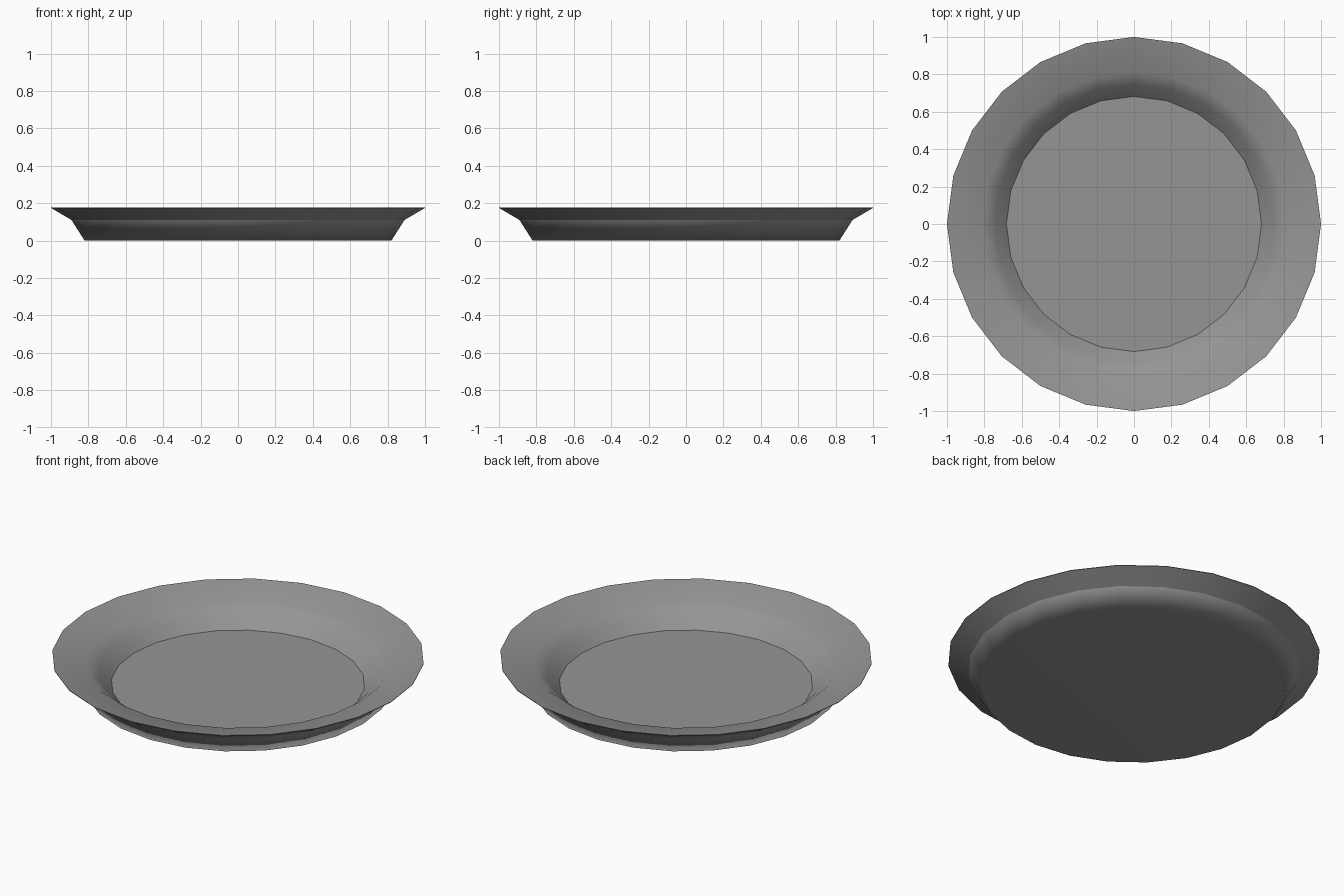
import bpy, bmesh
from math import cos, sin, tau

if "Cube" in bpy.data.objects:
    bpy.data.objects.remove(bpy.data.objects["Cube"])

SIDES = 24
# Plate cross-section (radius, height): underside, rim, then inside down to the floor
PROFILE = [(0.82, 0.0), (0.89, 0.11), (1.0, 0.175), (1.0, 0.178),
           (0.81, 0.134), (0.745, 0.085), (0.682, 0.02)]
SHARP_RINGS = {1, 2, 3, 6}

bm = bmesh.new()
rings = [[bm.verts.new((r * cos(tau * i / SIDES), r * sin(tau * i / SIDES), z))
          for i in range(SIDES)] for r, z in PROFILE]

# Walls and rim
for a, b in zip(rings, rings[1:]):
    for i in range(SIDES):
        j = (i + 1) % SIDES
        bm.faces.new((a[i], a[j], b[j], b[i]))

# Base and floor discs
bm.faces.new(rings[0][::-1])
bm.faces.new(rings[-1])

# Smooth shading with crisp rings
for f in bm.faces:
    f.smooth = True
for k in SHARP_RINGS:
    for i in range(SIDES):
        bm.edges.get((rings[k][i], rings[k][(i + 1) % SIDES])).smooth = False

mesh = bpy.data.meshes.new("plate")
bm.to_mesh(mesh)
bm.free()
plate = bpy.data.objects.new("plate", mesh)
bpy.context.collection.objects.link(plate)

# Dark grey glaze
glaze = bpy.data.materials.new("dark_grey")
glaze.diffuse_color = (0.3, 0.3, 0.3, 1)
glaze.use_nodes = True
glaze.node_tree.nodes["Principled BSDF"].inputs["Base Color"].default_value = glaze.diffuse_color
mesh.materials.append(glaze)

# Keep the base disc flat while its wall blends into it
mod = plate.modifiers.new("weighted_normals", 'WEIGHTED_NORMAL')
mod.keep_sharp = True
